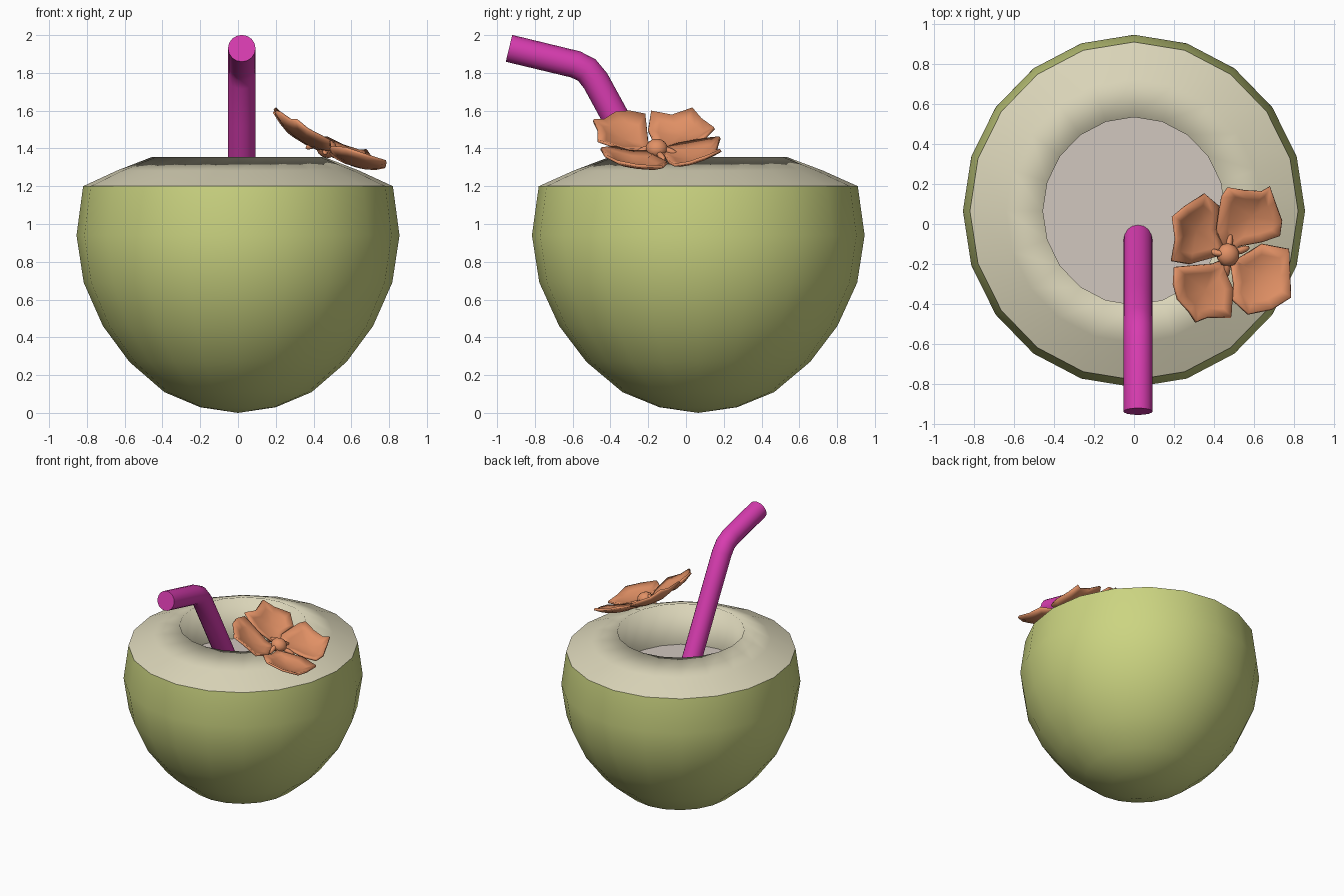
import bpy, bmesh, math
from mathutils import Vector

if "Cube" in bpy.data.objects:
    bpy.data.objects.remove(bpy.data.objects["Cube"])


def material(name, rgb):
    m = bpy.data.materials.new(name)
    m.diffuse_color = (*rgb, 1)
    m.use_nodes = True
    m.node_tree.nodes["Principled BSDF"].inputs["Base Color"].default_value = m.diffuse_color
    return m


GREEN = material("husk green", (0.60, 0.66, 0.22))
CREAM = material("flesh cream", (0.70, 0.66, 0.48))
WATER = material("coconut water", (0.64, 0.57, 0.52))
PINK = material("straw pink", (0.68, 0.045, 0.43))
CORAL = material("flower coral", (0.75, 0.28, 0.13))


def finish(bm, name, mat, smooth=True):
    me = bpy.data.meshes.new(name)
    bm.to_mesh(me)
    bm.free()
    for p in me.polygons:
        p.use_smooth = smooth
    me.materials.append(mat)
    ob = bpy.data.objects.new(name, me)
    bpy.context.collection.objects.link(ob)
    return ob


def lathe(name, profile, mat, sides=20, smooth=True):
    # profile runs bottom/outside first; slightly deeper than wide
    bm = bmesh.new()
    rings = []
    for r, z in profile:
        if r == 0:
            rings.append([bm.verts.new((0, 0.065, z))])
            continue
        rings.append([bm.verts.new((r * math.cos(a), 0.065 + 1.03 * r * math.sin(a), z))
                      for a in (2 * math.pi * i / sides for i in range(sides))])
    for lo, hi in zip(rings, rings[1:]):
        for i in range(sides):
            j = (i + 1) % sides
            if len(lo) == 1:
                bm.faces.new((lo[0], hi[j], hi[i]))
            elif len(hi) == 1:
                bm.faces.new((lo[i], lo[j], hi[0]))
            else:
                bm.faces.new((lo[i], lo[j], hi[j], hi[i]))
    return finish(bm, name, mat, smooth)


# Coconut husk, cut flesh with well, and water
lathe("husk", [(0, 0), (.20, .03), (.39, .11), (.575, .27), (.715, .46),
               (.817, .69), (.855, .94), (.82, 1.2)], GREEN)
lathe("flesh", [(.82, 1.2), (.64, 1.283), (.455, 1.355), (.455, 1.02)], CREAM)
lathe("water", [(.457, 1.03), (0, 1.03)], WATER, smooth=False)

# Bent straw: circles swept along a path in the yz plane
path = [(-.937, 1.93), (-.585, 1.845), (-.525, 1.815), (-.478, 1.757), (-.365, 1.55), (-.07, 1.0)]
bm = bmesh.new()
N, R = 16, 0.073
rings = []
pts = [Vector((0.02, y, z)) for y, z in path]
for i, p in enumerate(pts):
    d_in = (p - pts[max(i - 1, 0)]).normalized()
    d_out = (pts[min(i + 1, len(pts) - 1)] - p).normalized()
    t = (d_in + d_out).normalized()
    up = Vector((1, 0, 0)).cross(t)
    rings.append([bm.verts.new(p + R * (math.cos(a) * Vector((1, 0, 0)) + math.sin(a) * up))
                  for a in (2 * math.pi * k / N for k in range(N))])
for a, b in zip(rings, rings[1:]):
    for k in range(N):
        bm.faces.new((a[k], a[(k + 1) % N], b[(k + 1) % N], b[k]))
bm.faces.new(rings[0])
bm.faces.new(rings[-1])
bmesh.ops.recalc_face_normals(bm, faces=bm.faces[:])
straw = finish(bm, "straw", PINK)

# Flower petals: ragged outlines filled toward their middle on a tilted, cupped surface
CX, CY = 0.47, -0.155


def flower_z(x, y):
    d2 = (x - CX) ** 2 + (y - CY) ** 2
    return 1.38 - 0.47 * (x - 0.48) + 0.65 * d2 + max(0, 0.26 - x) * 0.4


outlines = {
    "petal_back_right": [(.47, -.15), (.41, -.05), (.44, .135), (.47, .18), (.555, .165), (.64, .16),
                         (.68, .185), (.705, .11), (.74, .015), (.73, -.06), (.64, -.09), (.53, -.11)],
    "petal_back_left": [(.46, -.15), (.28, -.2), (.19, -.185), (.21, -.075), (.195, .035),
                        (.255, .085), (.355, .15), (.425, .09), (.41, -.025)],
    "petal_front_left": [(.46, -.17), (.455, -.235), (.495, -.325), (.485, -.465), (.37, -.465),
                         (.31, -.49), (.275, -.435), (.22, -.375), (.20, -.30), (.205, -.215), (.395, -.2)],
    "petal_front_right": [(.48, -.16), (.52, -.175), (.64, -.10), (.775, -.125), (.78, -.25),
                          (.785, -.365), (.69, -.425), (.57, -.45), (.49, -.375), (.50, -.30)],
}
flower = []
for name, pts in outlines.items():
    n = len(pts)
    mx = sum(p[0] for p in pts) / n
    my = sum(p[1] for p in pts) / n
    bm = bmesh.new()
    rings = []
    for s in (1, 0.7, 0.35):
        ring = []
        for x, y in pts:
            x, y = mx + s * (x - mx), my + s * (y - my)
            ring.append(bm.verts.new((x, y, flower_z(x, y) - 0.025 * (1 - s * s))))
        rings.append(ring)
    mid = bm.verts.new((mx, my, flower_z(mx, my) - 0.025))
    for a, b in zip(rings, rings[1:]):
        for i in range(n):
            j = (i + 1) % n
            bm.faces.new((a[i], a[j], b[j], b[i]))
    for i in range(n):
        bm.faces.new((rings[-1][i], rings[-1][(i + 1) % n], mid))
    bmesh.ops.recalc_face_normals(bm, faces=bm.faces[:])
    if sum(f.normal.z for f in bm.faces) < 0:
        bmesh.ops.reverse_faces(bm, faces=bm.faces[:])
    ob = finish(bm, name, CORAL)
    mod = ob.modifiers.new("thickness", 'SOLIDIFY')
    mod.thickness = 0.016
    mod.offset = 0
    flower.append(ob)


# Flower centre: a bud with small stamens between the petals
def blob(name, loc, scale, turn=0):
    bpy.ops.mesh.primitive_uv_sphere_add(segments=10, ring_count=6, radius=1, location=loc,
                                         rotation=(0, math.radians(25), turn))
    ob = bpy.context.object
    ob.name = name
    ob.scale = scale
    ob.data.materials.append(CORAL)
    bpy.ops.object.shade_smooth()


blob("flower_bud", (CX, CY, 1.40), (.06, .06, .05))
for k, deg in enumerate((85, 20, 265, 170)):
    a = math.radians(deg)
    x, y = CX + 0.07 * math.cos(a), CY + 0.07 * math.sin(a)
    blob("stamen_%d" % k, (x, y, flower_z(x, y)), (.05, .018, .018), a)

# Crisp edges on straw ends and petal rims
bpy.ops.object.select_all(action='DESELECT')
for ob in [straw] + flower:
    ob.select_set(True)
bpy.context.view_layer.objects.active = straw
bpy.ops.object.shade_smooth_by_angle(angle=math.radians(45))
